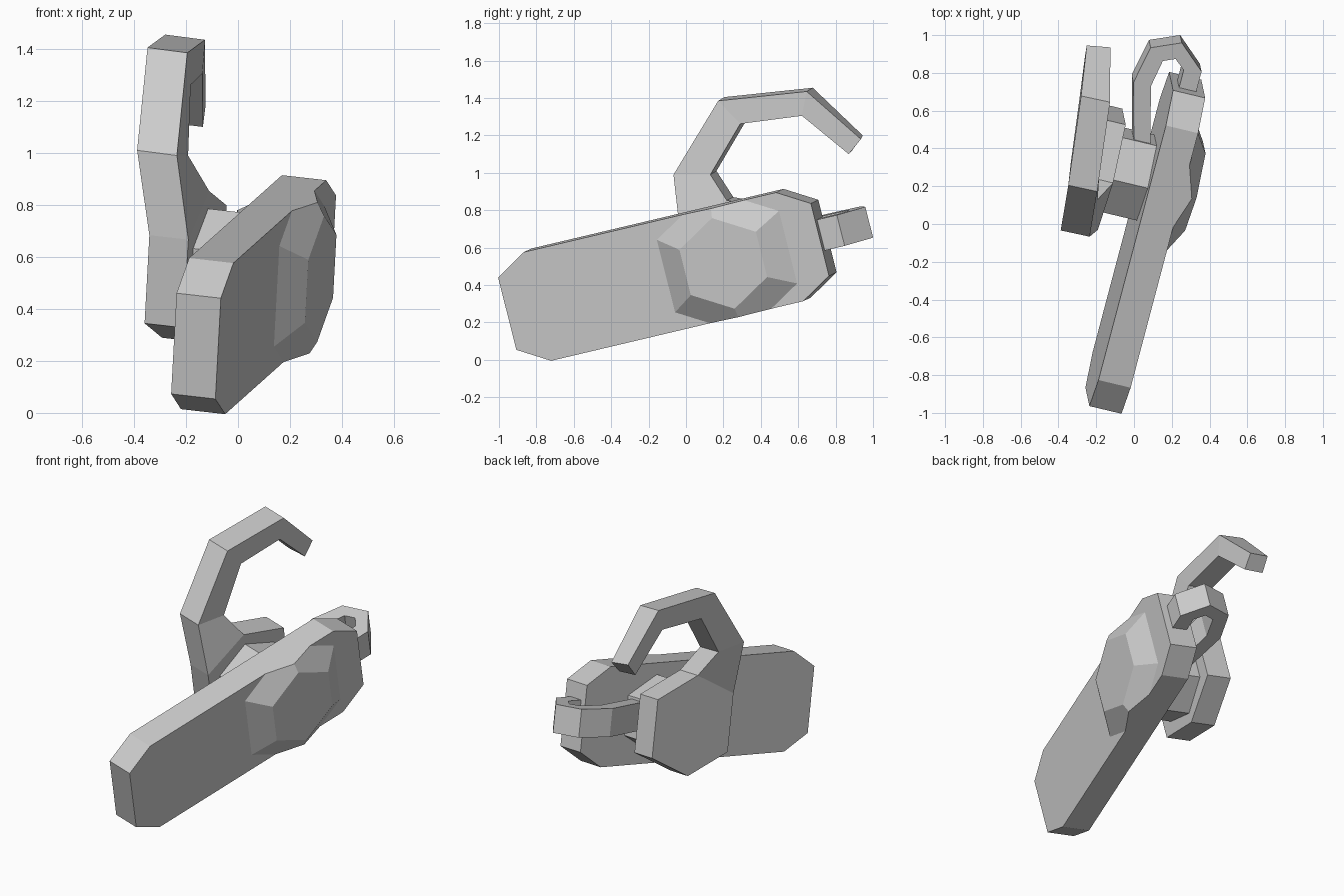
import bpy, bmesh
from math import sin, cos, radians
from mathutils import Vector, Matrix

if "Cube" in bpy.data.objects:
    bpy.data.objects.remove(bpy.data.objects["Cube"])

# Tilted frame shared by the whole model: X = thickness, Y = length, Z = up
T = Vector((0.966, -0.23, -0.11)).normalized()
L = Vector((0.25, 0.943, 0.223)).normalized()
U = T.cross(L).normalized()
L = U.cross(T)
ORIGIN = Vector((0.145, -0.12, 0.445))
FRAME = Matrix.Translation(ORIGIN) @ Matrix((T, L, U)).transposed().to_4x4()


def finish(name, bm):
    bmesh.ops.recalc_face_normals(bm, faces=bm.faces[:])
    mesh = bpy.data.meshes.new(name)
    bm.to_mesh(mesh)
    bm.free()
    obj = bpy.data.objects.new(name, mesh)
    bpy.context.collection.objects.link(obj)
    return obj


def loft(name, rings, clip=None):
    """Skin a row of equal-sized rings and cap both ends."""
    bm = bmesh.new()
    rows = [[bm.verts.new(p) for p in ring] for ring in rings]
    n = len(rows[0])
    for a, b in zip(rows, rows[1:]):
        for i in range(n):
            j = (i + 1) % n
            bm.faces.new((a[i], a[j], b[j], b[i]))
    bm.faces.new(rows[0])
    bm.faces.new(rows[-1])
    if clip:
        for s in (1, -1):
            geom = bm.verts[:] + bm.edges[:] + bm.faces[:]
            cut = bmesh.ops.bisect_plane(bm, geom=geom, plane_co=(0, 0, s * clip),
                                         plane_no=(0, 0, s), clear_outer=True)
            edges = [e for e in cut["geom_cut"] if isinstance(e, bmesh.types.BMEdge)]
            bmesh.ops.contextual_create(bm, geom=edges)
    return finish(name, bm)


def slab(name, outline, t0, t1):
    obj = loft(name, [[(t, l, u) for l, u in outline] for t in (t0, t1)])
    obj.matrix_world = FRAME
    return obj


def hexagon(centre, half, side, top):
    return [(centre - half, -side), (centre, -top), (centre + half, -side),
            (centre + half, side), (centre, top), (centre - half, side)]


# Main board: long slab with chamfered corners
quarter = [(0.887, 0.2), (0.715, 0.3)]
board = quarter + [(-l, u) for l, u in reversed(quarter)]
board += [(-l, -u) for l, u in board]
slab("main_board", board, -0.176, 0)

# Faceted hexagonal boss on the right side, trimmed to the board height
dome = loft("side_boss",
            [[(t, 0.36 + r * sin(radians(60 * i)), r * cos(radians(60 * i))) for i in range(6)]
             for t, r in ((0, 0.4), (0.086, 0.25))], clip=0.3)
dome.matrix_world = FRAME

# Hexagonal spacer and the hexagonal plate that carries the hook
slab("spacer", hexagon(0.345, 0.21, 0.12, 0.23), -0.39, -0.15)
PL, PR = -0.525, -0.37
slab("hook_plate", hexagon(0.345, 0.295, 0.175, 0.3), PL, PR)

# Hook growing from the upper front edge of that plate
off = Vector((0.153, -0.033, -0.02))
root = [FRAME @ Vector(p) for p in
        ((PL, 0.05, 0.175), (PR, 0.05, 0.175), (PR, 0.345, 0.3), (PL, 0.345, 0.3))]
rings = [root]
for outer, inner in (((-0.235, -0.067, 0.99), (-0.192, 0.13, 0.99)),
                     ((-0.195, 0.172, 1.385), (-0.182, 0.29, 1.262)),
                     ((-0.127, 0.645, 1.435), (-0.137, 0.62, 1.305))):
    o, i = Vector(outer), Vector(inner)
    rings.append([o - off, o, i, i - off])
rings.append([(-0.25, 0.945, 1.2), (-0.125, 0.935, 1.18), (-0.135, 0.87, 1.10), (-0.26, 0.885, 1.115)])
loft("hook", rings)

# Flat loop at the back, joining the spacer to the board end
outer = [(-0.272, 0.45), (-0.38, 0.857), (-0.339, 1.062), (-0.185, 1.127), (-0.044, 1.0), (-0.044, 0.85)]
inner = [(-0.185, 0.46), (-0.285, 0.859), (-0.258, 1.007), (-0.195, 1.034), (-0.138, 0.985), (-0.138, 0.85)]
loop = loft("back_loop", [[(*o, -0.065), (*o, 0.105), (*i, 0.105), (*i, -0.065)]
                          for o, i in zip(outer, inner)])
loop.matrix_world = FRAME
